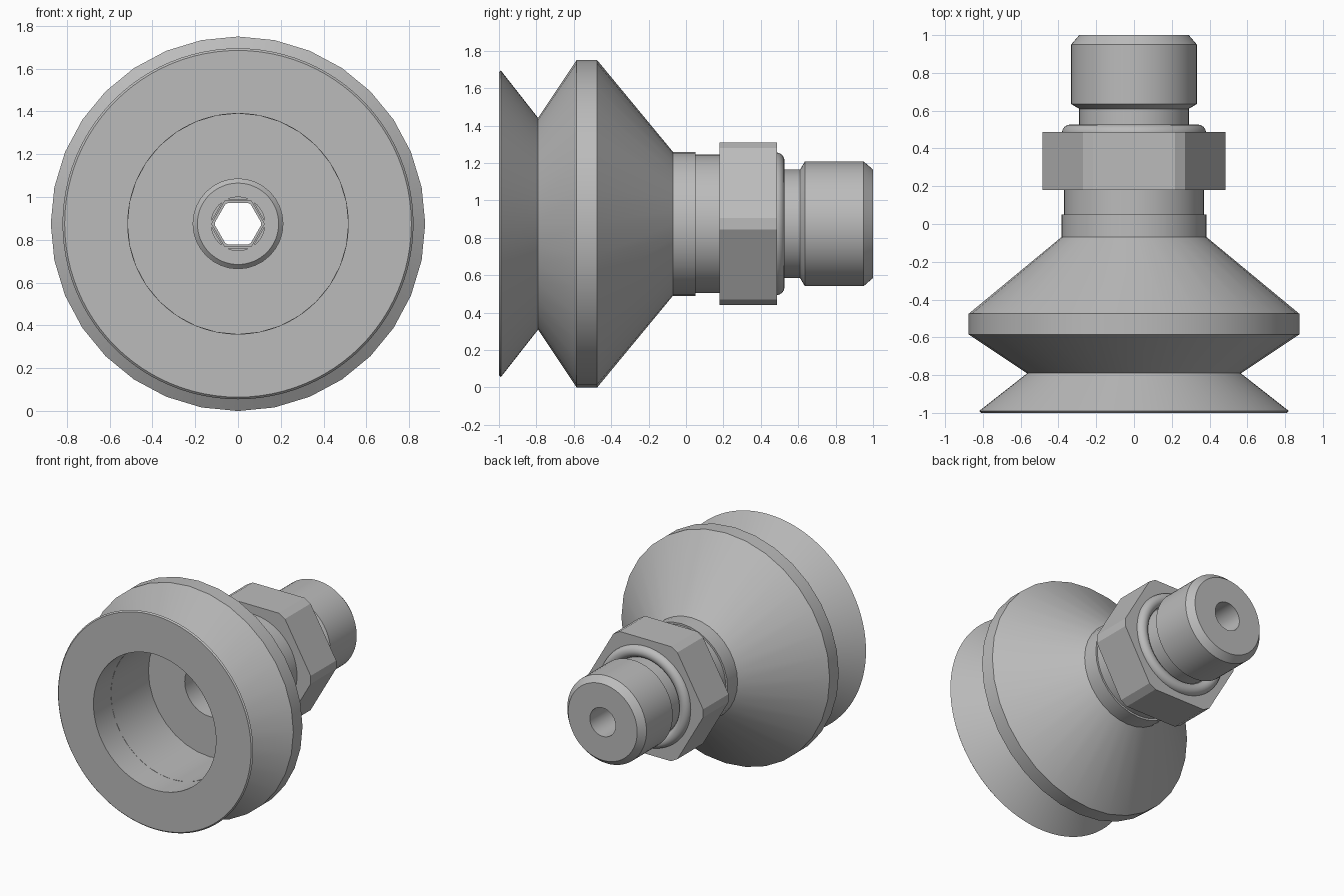
import bpy, bmesh, math
from mathutils import Matrix

cube = bpy.data.objects.get("Cube")
if cube:
    bpy.data.objects.remove(cube, do_unlink=True)

AXIS_Z = 0.875

grey = bpy.data.materials.new("plain grey")
grey.use_nodes = True
colour = (0.5, 0.5, 0.5, 1)
grey.diffuse_color = colour
grey.node_tree.nodes["Principled BSDF"].inputs["Base Color"].default_value = colour


def circle(count):
    return [math.tau * i / count for i in range(count)]


def loft(name, rings, closed=False):
    """Bridge rings of (x, y, z) points; cap nothing, optionally join last to first."""
    bm = bmesh.new()
    loops = [[bm.verts.new(p) for p in ring] for ring in rings]
    pairs = list(zip(loops, loops[1:] + loops[:1])) if closed else list(zip(loops, loops[1:]))
    for a, b in pairs:
        n = len(a)
        for i in range(n):
            j = (i + 1) % n
            bm.faces.new((a[i], a[j], b[j], b[i]))
    bmesh.ops.recalc_face_normals(bm, faces=bm.faces)
    mesh = bpy.data.meshes.new(name)
    bm.to_mesh(mesh)
    bm.free()
    mesh.materials.append(grey)
    obj = bpy.data.objects.new(name, mesh)
    obj.location.z = AXIS_Z
    bpy.context.collection.objects.link(obj)
    bpy.ops.object.select_all(action='DESELECT')
    obj.select_set(True)
    bpy.context.view_layer.objects.active = obj
    bpy.ops.object.shade_smooth_by_angle(angle=math.radians(25))
    return obj


def ring(radius, y, angles):
    return [(radius * math.cos(a), y, radius * math.sin(a)) for a in angles]


def lathe(name, profile, count=64):
    """Turn a closed (radius, y) profile about the y axis."""
    return loft(name, [ring(r, y, circle(count)) for r, y in profile], closed=True)


# Sealing lip with its wide round opening
lathe("sealing_lip", [(0.515, -1), (0.81, -1), (0.82, -0.99), (0.565, -0.79), (0.515, -0.79)], 96)

# Bellows, inner chamber and collar
lathe("bellows_cup", [
    (0.515, -0.79), (0.567, -0.79), (0.875, -0.585), (0.875, -0.475), (0.385, -0.07),
    (0.385, 0.05), (0.21, 0.05), (0.21, -0.34), (0.515, -0.34)], 32)

# Fitting inside the collar, with a hexagonal socket
lathe("fitting_shank", [
    (0.125, -0.05), (0.19, -0.05), (0.21, -0.03), (0.21, 0.04), (0.37, 0.04),
    (0.37, 0.2), (0.125, 0.2)])

six = circle(6)
corner = 0.123
loft("hex_socket", [ring(corner + 0.01, -0.05, six), ring(corner, -0.05, six),
                    ring(corner, 0.2, six), ring(corner + 0.01, 0.2, six)], closed=True)

# Nut: a hexagon whose corners are trimmed by a cylinder
trim = math.radians(3.6)
nut_angles = [a + s for a in circle(6) for s in (-trim, trim)]
loft("hex_nut", [ring(0.108, 0.18, nut_angles), ring(0.486, 0.18, nut_angles),
                 ring(0.486, 0.487, nut_angles), ring(0.108, 0.487, nut_angles)], closed=True)

# Rounded sealing ring behind the nut
lathe("sealing_ring", [(0.337 + 0.045 * math.cos(a), 0.482 + 0.045 * math.sin(a))
                       for a in circle(16)])

# Neck and chamfered connector with a round bore
lathe("connector", [
    (0.108, 0.19), (0.29, 0.19), (0.29, 0.61), (0.333, 0.635), (0.333, 0.95),
    (0.29, 1.0), (0.108, 1.0)])
